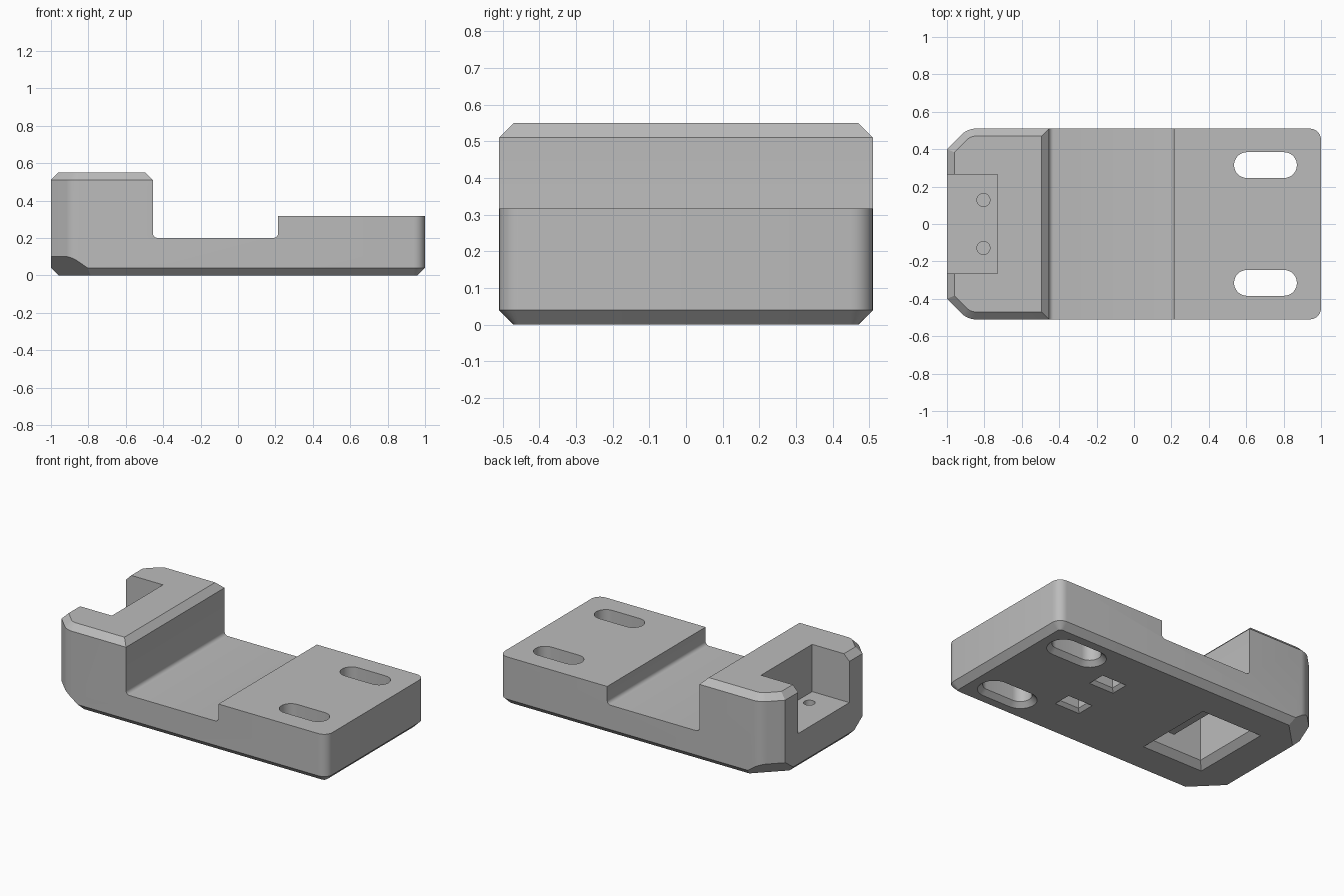
import bpy, bmesh, math
from mathutils import Vector

cube = bpy.data.objects.get("Cube")
if cube:
    bpy.data.objects.remove(cube, do_unlink=True)

grey = bpy.data.materials.new("plain_grey")
grey.use_nodes = True
GREY = (0.5, 0.5, 0.5, 1)
grey.diffuse_color = GREY
grey.node_tree.nodes["Principled BSDF"].inputs["Base Color"].default_value = GREY

HALF_W, HEIGHT, CHAMFER = 0.51, 0.55, 0.04


def finish(bm, name):
    bmesh.ops.recalc_face_normals(bm, faces=bm.faces)
    mesh = bpy.data.meshes.new(name)
    bm.to_mesh(mesh)
    bm.free()
    mesh.materials.append(grey)
    obj = bpy.data.objects.new(name, mesh)
    bpy.context.collection.objects.link(obj)
    return obj


def loft(name, rings):
    """Closed solid through rings with equal point counts."""
    bm = bmesh.new()
    loops = [[bm.verts.new(p) for p in ring] for ring in rings]
    n = len(loops[0])
    for a, b in zip(loops, loops[1:]):
        for i in range(n):
            j = (i + 1) % n
            bm.faces.new((a[i], a[j], b[j], b[i]))
    bm.faces.new(loops[0][::-1])
    bm.faces.new(loops[-1])
    return finish(bm, name)


def pocket(name, centre, half, radius, levels):
    """Rounded-rectangle cutter; levels are (height, outward offset)."""
    corners = [(1, 1), (-1, 1), (-1, -1), (1, -1)]
    steps = 8 if radius else 0
    rings = []
    for z, grow in levels:
        r = radius + grow if radius else 0
        ring = []
        for k, (sx, sy) in enumerate(corners):
            for s in range(steps + 1):
                a = math.pi / 2 * (k + (s / steps if steps else 0))
                ring.append((centre[0] + sx * (half[0] + grow - r) + r * math.cos(a),
                             centre[1] + sy * (half[1] + grow - r) + r * math.sin(a), z))
        rings.append(ring)
    return loft(name, rings)


def side_profile(name, points, half_y):
    return loft(name, [[(x, y, z) for x, z in points] for y in (-half_y, half_y)])


def fillet(cx, cz, r, start, steps=5):
    """Quarter arc, counter-clockwise from the start angle in degrees."""
    return [(cx + r * math.cos(math.radians(start + 90 * i / steps)),
             cz + r * math.sin(math.radians(start + 90 * i / steps))) for i in range(steps + 1)]


def make_body():
    bm = bmesh.new()
    plan = [(1, -HALF_W), (1, HALF_W), (-0.89, HALF_W), (-1, 0.4), (-1, -0.4), (-0.89, -HALF_W)]
    base = bm.faces.new([bm.verts.new((x, y, 0)) for x, y in plan])
    up = bmesh.ops.extrude_face_region(bm, geom=[base])
    bmesh.ops.translate(bm, vec=(0, 0, HEIGHT),
                        verts=[v for v in up["geom"] if isinstance(v, bmesh.types.BMVert)])
    bmesh.ops.recalc_face_normals(bm, faces=bm.faces)
    # Rounded upright edges
    for at_pad, radius in ((True, 0.06), (False, 0.04)):
        edges = [e for e in bm.edges
                 if abs(e.verts[0].co.z - e.verts[1].co.z) > 0.5
                 and abs(e.verts[0].co.y) > 0.505
                 and (e.verts[0].co.x > 0.99 if at_pad else e.verts[0].co.x < -0.88)]
        bmesh.ops.bevel(bm, geom=edges, offset=radius, segments=6, profile=0.5, affect='EDGES')
    # Chamfered rims at top and bottom
    rims = [e for e in bm.edges if abs(e.verts[0].co.z - e.verts[1].co.z) < 1e-4]
    bmesh.ops.bevel(bm, geom=rims, offset=CHAMFER, segments=1, affect='EDGES')
    # Larger sloping cuts below the two angled corners
    for side in (-1, 1):
        cut = bmesh.ops.bisect_plane(
            bm, geom=bm.verts[:] + bm.edges[:] + bm.faces[:], dist=1e-5,
            plane_co=(-1, side * 0.4, 0.1),
            plane_no=Vector((-1, side, -math.sqrt(2))).normalized(), clear_outer=True)
        bmesh.ops.holes_fill(bm, edges=[g for g in cut["geom_cut"]
                                        if isinstance(g, bmesh.types.BMEdge)], sides=0)
    return finish(bm, "bracket_body")


body = make_body()

# Stepped channel and lower pad
channel = [(-0.545, 0.6), (-0.455, 0.51)]
channel += fillet(-0.43, 0.225, 0.025, 180)
channel += fillet(0.19, 0.225, 0.025, 270)
channel += [(0.215, 0.317), (1.2, 0.317), (1.2, 0.6)]
cutters = [side_profile("channel_cutter", channel, 0.7)]

# Open recess in the tall end
cutters.append(pocket("recess_cutter", (-0.93, 0), (0.2, 0.265), 0, [(0.24, 0), (0.7, 0)]))

# Hollow under the tall end, with a chamfered mouth
RIM = [(-0.01, 0.05), (0.04, 0)]
cutters.append(pocket("hollow_cutter", (-0.52, 0), (0.18, 0.23), 0, RIM + [(0.14, 0)]))
cutters.append(pocket("upper_hollow_cutter", (-0.6, 0), (0.1, 0.23), 0, [(0.1, 0), (0.32, 0)]))

# Mirrored slots, screw holes and small underside pockets
for side in (-1, 1):
    cutters.append(pocket("slot_cutter", (0.703, side * 0.315), (0.168, 0.069), 0.069,
                          [(-0.01, 0.04), (0.03, 0), (0.6, 0)]))
    cutters.append(pocket("screw_hole_cutter", (-0.805, side * 0.128), (0.035, 0.035), 0.035,
                          [(0.12, 0), (0.3, 0)]))
    cutters.append(pocket("nut_pocket_cutter", (0.33, side * 0.155), (0.07, 0.04), 0,
                          [(-0.01, 0.03), (0.02, 0), (0.16, 0)]))

bpy.ops.object.select_all(action='DESELECT')
bpy.context.view_layer.objects.active = body
body.select_set(True)
for cutter in cutters:
    mod = body.modifiers.new("cut", 'BOOLEAN')
    mod.operation = 'DIFFERENCE'
    mod.solver = 'EXACT'
    mod.object = cutter
    bpy.ops.object.modifier_apply(modifier=mod.name)
    bpy.data.objects.remove(cutter, do_unlink=True)

bpy.ops.object.shade_smooth_by_angle(angle=math.radians(25))
